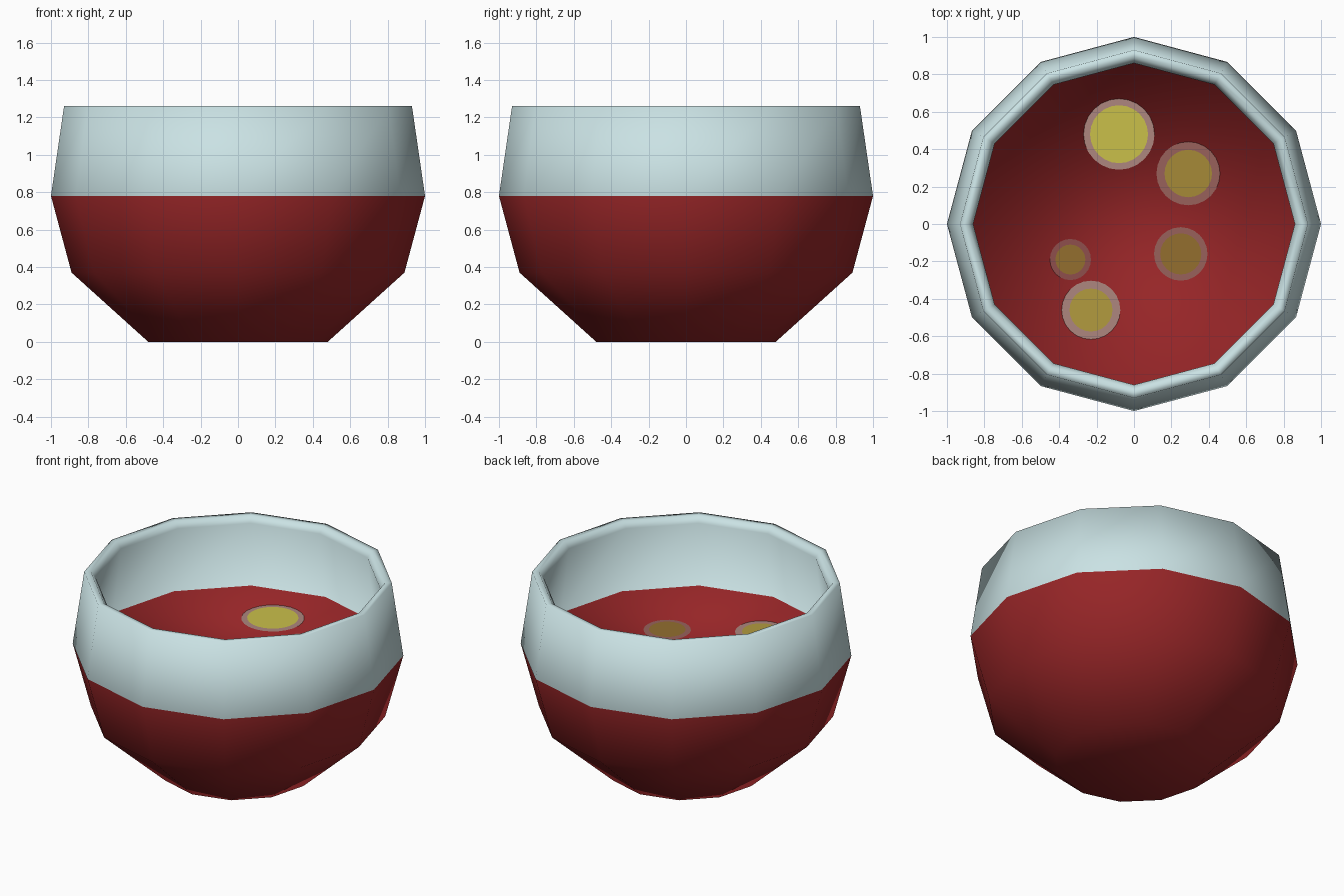
import bpy, bmesh, math

if "Cube" in bpy.data.objects:
    bpy.data.objects.remove(bpy.data.objects["Cube"])

SIDES = 12
LEVEL = 0.78   # height of the liquid


def material(name, r, g, b):
    """One flat colour, given as 0-255 sRGB and stored as linear."""
    def lin(c):
        c /= 255
        return c / 12.92 if c <= 0.04045 else ((c + 0.055) / 1.055) ** 2.4
    m = bpy.data.materials.new(name)
    m.diffuse_color = (lin(r), lin(g), lin(b), 1)
    m.use_nodes = True
    m.node_tree.nodes["Principled BSDF"].inputs["Base Color"].default_value = m.diffuse_color
    return m


def add_object(name, bm, mats):
    me = bpy.data.meshes.new(name)
    bm.to_mesh(me)
    bm.free()
    for m in mats:
        me.materials.append(m)
    ob = bpy.data.objects.new(name, me)
    bpy.context.collection.objects.link(ob)
    return ob


glass = material("pale_glass", 202, 226, 228)
red = material("red_liquid", 150, 37, 39)
bright_yellow = material("bright_yellow", 202, 192, 74)
warm_yellow = material("warm_yellow", 178, 155, 62)
gold = material("gold", 166, 138, 55)
brown_gold = material("brown_gold", 147, 110, 47)
pale_rim = material("pale_bubble_rim", 174, 134, 126)
mid_rim = material("mid_bubble_rim", 152, 97, 91)
dark_rim = material("dark_bubble_rim", 142, 78, 76)

# Bowl: turned profile (radius, height) from the foot, over the lip, down to the liquid
profile = [(0.48, 0), (0.89, 0.37), (1.0, LEVEL), (0.93, 1.26),
           (0.89, 1.26), (0.86, 1.22), (0.915, LEVEL)]
bm = bmesh.new()
rings = []
for r, z in profile:
    rings.append([bm.verts.new((r * math.cos(math.tau * i / SIDES),
                                r * math.sin(math.tau * i / SIDES), z))
                  for i in range(SIDES)])
for lower, upper in zip(rings, rings[1:]):
    for i in range(SIDES):
        j = (i + 1) % SIDES
        bm.faces.new((lower[i], lower[j], upper[j], upper[i]))
bm.faces.new(rings[0][::-1])   # foot
bm.faces.new(rings[-1])        # liquid surface
for f in bm.faces:
    f.smooth = True
    # everything at or below the liquid level is red
    f.material_index = 1 if max(v.co.z for v in f.verts) < LEVEL + 0.01 else 0
add_object("bowl", bm, [glass, red])


# Bubbles: thin plates floating on the liquid, a core inside a paler rim
def disc(name, x, y, radius, z, mat):
    bm = bmesh.new()
    bmesh.ops.create_circle(bm, cap_ends=True, segments=24, radius=radius)
    ob = add_object(name, bm, [mat])
    ob.location = (x, y, z)


bubbles = [  # x, y, rim radius, core radius, core colour, rim colour
    (-0.08, 0.48, 0.190, 0.155, bright_yellow, pale_rim),
    (0.29, 0.27, 0.170, 0.127, gold, mid_rim),
    (0.25, -0.16, 0.143, 0.110, brown_gold, mid_rim),
    (-0.34, -0.19, 0.110, 0.080, brown_gold, dark_rim),
    (-0.23, -0.46, 0.157, 0.115, warm_yellow, pale_rim),
]
for n, (x, y, r_rim, r_core, core, rim) in enumerate(bubbles, 1):
    disc(f"bubble_rim_{n}", x, y, r_rim, LEVEL + 0.003, rim)
    disc(f"bubble_core_{n}", x, y, r_core, LEVEL + 0.006, core)
